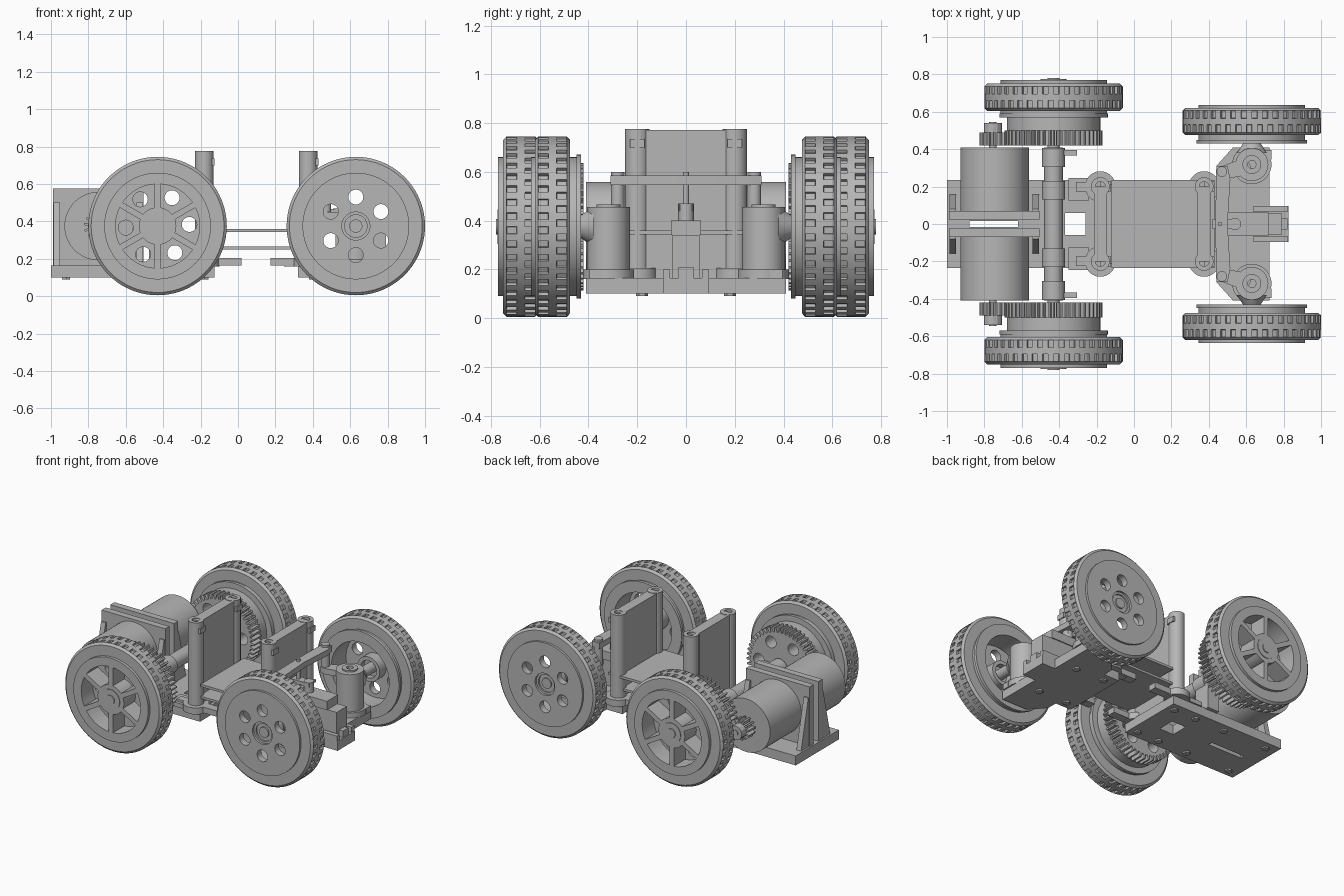
import bpy, bmesh, math
from mathutils import Matrix, Vector

if "Cube" in bpy.data.objects:
    bpy.data.objects.remove(bpy.data.objects["Cube"])

grey = bpy.data.materials.new("plain_grey")
grey.use_nodes = True
COLOUR = (0.47, 0.47, 0.47, 1)
grey.diffuse_color = COLOUR
grey.node_tree.nodes["Principled BSDF"].inputs["Base Color"].default_value = COLOUR

# Local z axis turned onto the chosen axis
TURN = {"z": Matrix(), "y": Matrix.Rotation(math.pi / 2, 4, "X"),
        "x": Matrix.Rotation(math.pi / 2, 4, "Y")}
made = []


def finish(name, bm):
    bmesh.ops.recalc_face_normals(bm, faces=bm.faces)
    mesh = bpy.data.meshes.new(name)
    bm.to_mesh(mesh)
    bm.free()
    mesh.materials.append(grey)
    obj = bpy.data.objects.new(name, mesh)
    bpy.context.scene.collection.objects.link(obj)
    made.append(obj)
    return obj


def box(name, x0, x1, y0, y1, z0, z1):
    bm = bmesh.new()
    bmesh.ops.create_cube(bm, size=1)
    for v in bm.verts:
        v.co = Vector(((x0 + x1) / 2 + v.co.x * (x1 - x0),
                       (y0 + y1) / 2 + v.co.y * (y1 - y0),
                       (z0 + z1) / 2 + v.co.z * (z1 - z0)))
    return finish(name, bm)


def cylinder(name, r, p, q, sides=40, r2=None):
    p, q = Vector(p), Vector(q)
    bm = bmesh.new()
    bmesh.ops.create_cone(bm, cap_ends=True, segments=sides, radius1=r,
                          radius2=r if r2 is None else r2, depth=(q - p).length)
    turn = (q - p).to_track_quat("Z", "Y").to_matrix().to_4x4()
    bm.transform(Matrix.Translation((p + q) / 2) @ turn)
    return finish(name, bm)


def circle(r, cx=0, cy=0, n=48):
    return [(cx + r * math.cos(math.tau * i / n), cy + r * math.sin(math.tau * i / n))
            for i in range(n)]


def ring_of_holes(r, spread, start):
    return [circle(r, spread * math.cos(start + k * math.pi / 3),
                   spread * math.sin(start + k * math.pi / 3), 24) for k in range(6)]


def plate(name, outlines, centre, thick, axis="z"):
    """Flat extruded plate; inner outlines become holes."""
    cu = bpy.data.curves.new(name, "CURVE")
    cu.dimensions, cu.fill_mode, cu.extrude = "2D", "BOTH", thick / 2
    for pts in outlines:
        sp = cu.splines.new("POLY")
        sp.points.add(len(pts) - 1)
        for point, (x, y) in zip(sp.points, pts):
            point.co = (x, y, 0, 1)
        sp.use_cyclic_u = True
    tmp = bpy.data.objects.new(name, cu)
    bpy.context.scene.collection.objects.link(tmp)
    bpy.context.view_layer.update()
    mesh = bpy.data.meshes.new_from_object(
        tmp.evaluated_get(bpy.context.evaluated_depsgraph_get()))
    bm = bmesh.new()
    bm.from_mesh(mesh)
    bpy.data.objects.remove(tmp)
    bpy.data.meshes.remove(mesh)
    bmesh.ops.remove_doubles(bm, verts=bm.verts, dist=0.0001)
    bm.transform(Matrix.Translation(centre) @ TURN[axis])
    return finish(name, bm)


def gear_outline(r, teeth, depth):
    pts = []
    for k in range(teeth):
        for step, rad in ((0, r - depth), (0.4, r - depth), (0.55, r), (0.85, r)):
            a = math.tau * (k + step) / teeth
            pts.append((rad * math.cos(a), rad * math.sin(a)))
    return pts


def window(angle, r0=0.10, r1=0.225, gap=0.016):
    """Sector-shaped opening between two straight spokes."""
    pts = []
    for r, order in ((r0, 1), (r1, -1)):
        half = math.pi / 6 - gap / r
        for i in range(9):
            a = angle + order * half * (i / 4 - 1)
            pts.append((r * math.cos(a), r * math.sin(a)))
    return pts


def tyre(name, x, y, s, z=0.375, width=0.145, segs=80):
    rows = [(0.285, 0), (0.355, 0), (0.37, 0.014), (0.37, 0.056), (0.37, 0.066),
            (0.37, 0.079), (0.37, 0.089), (0.37, 0.131), (0.355, width), (0.285, width)]
    bm = bmesh.new()
    rings = [[bm.verts.new((r * math.cos(math.tau * k / segs), a,
                            r * math.sin(math.tau * k / segs))) for r, a in rows]
             for k in range(segs)]
    dents = []
    n = len(rows)
    for k in range(segs):
        here, there = rings[k], rings[(k + 1) % segs]
        for j in range(n):
            f = bm.faces.new((here[j], there[j], there[(j + 1) % n], here[(j + 1) % n]))
            if (j == 2 and k % 2 == 0) or (j == 6 and k % 2):
                dents.append(f)
    # Tread: sunken blocks staggered between the two rows
    bmesh.ops.recalc_face_normals(bm, faces=bm.faces)
    bmesh.ops.inset_individual(bm, faces=dents, thickness=0.002, depth=-0.014)
    bm.transform(Matrix.Translation((x, y, z)) @ Matrix.Diagonal((1, s, 1, 1)))
    return finish(name, bm)


RX, FX, AZ = -0.43, 0.63, 0.375
for side, s in (("left", 1), ("right", -1)):
    def disc(name, outlines, x, y0, y1):
        return plate(f"{side}_{name}", outlines, (x, s * (y0 + y1) / 2, AZ), y1 - y0, "y")

    def rod(name, r, x, y0, y1, sides=40, r2=None):
        return cylinder(f"{side}_{name}", r, (x, s * y0, AZ), (x, s * y1, AZ), sides, r2)

    # Rear wheel with spokes, drum and driven gear
    tyre(f"{side}_rear_tyre", RX, s * 0.605, s)
    spokes = [window(k * math.pi / 3) for k in range(6)]
    holes = ring_of_holes(0.04, 0.17, 0.05)
    disc("rear_spokes", [circle(0.285, n=80), circle(0.035)] + spokes, RX, 0.645, 0.77)
    disc("rear_rim_back", [circle(0.285, n=80)] + holes, RX, 0.59, 0.645)
    disc("rear_flange", [circle(0.29, n=80)] + holes, RX, 0.57, 0.59)
    disc("rear_drum", [circle(0.25, n=80)] + holes, RX, 0.50, 0.57)
    disc("rear_gear", [gear_outline(0.262, 48, 0.03)] + holes, RX, 0.42, 0.50)
    rod("rear_hub", 0.07, RX, 0.70, 0.774)
    rod("rear_axle_end", 0.032, RX, 0.35, 0.78)

    # Motor with pinion
    rod("motor", 0.183, -0.745, 0.07, 0.41, 64)
    disc("pinion", [gear_outline(0.07, 12, 0.025)], -0.755, 0.42, 0.49)
    rod("pinion_collar", 0.048, -0.755, 0.49, 0.54, 12)
    rod("motor_shaft", 0.02, -0.755, 0.40, 0.545)

    # Motor bracket with sloping gussets
    box(f"{side}_motor_bracket", -0.99, -0.505, min(s * 0.025, s * 0.07),
        max(s * 0.025, s * 0.07), 0.16, 0.575)
    for x in (-0.97, -0.525):
        slope = [(-0.16, s * 0.07), (-0.16, s * 0.16), (-0.50, s * 0.08), (-0.50, s * 0.07)]
        plate(f"{side}_bracket_gusset", [slope], (x, 0, 0), 0.035, "x")

    # Front wheel, open on the inner side
    tyre(f"{side}_front_tyre", FX, s * 0.475, s)
    disc("front_wheel_face", [circle(0.285, n=80), circle(0.075)]
         + ring_of_holes(0.04, 0.155, math.pi / 2), FX, 0.59, 0.635)
    disc("front_rim", [circle(0.285, n=80), circle(0.22, n=64)], FX, 0.45, 0.60)
    disc("front_flange", [circle(0.295, n=80), circle(0.22, n=64)], FX, 0.43, 0.45)
    disc("front_hub", [circle(0.085), circle(0.06)], FX, 0.52, 0.62)
    rod("front_nut", 0.072, FX, 0.56, 0.61, 6)
    rod("front_axle", 0.035, FX, 0.36, 0.62)
    rod("stub_cone", 0.08, FX, 0.38, 0.45, 40, 0.035)

    # Steering knuckle, arm and link pin
    plate(f"{side}_knuckle", [circle(0.088), circle(0.022, n=24)],
          (FX, s * 0.318, 0.325), 0.26)
    cylinder(f"{side}_knuckle_foot", 0.105, (FX, s * 0.318, 0.16), (FX, s * 0.318, 0.20))
    plate(f"{side}_knuckle_cap", [circle(0.05), circle(0.022, n=24)],
          (FX, s * 0.318, 0.455), 0.02)
    arm = [(0.455, s * 0.25), (0.49, s * 0.24), (0.64, s * 0.27), (0.60, s * 0.36), (0.45, s * 0.30)]
    plate(f"{side}_steering_arm", [arm], (0, 0, 0.43), 0.04)
    cylinder(f"{side}_link_pin", 0.028, (0.47, s * 0.28, 0.41), (0.47, s * 0.28, 0.60), 24)
    box(f"{side}_corner_block", 0.69, 0.735, s * 0.37 - 0.025, s * 0.37 + 0.025, 0.16, 0.20)

    # Posts with flanges, ears and feet
    for label, x, d in (("rear", -0.18, 1), ("front", 0.375, -1)):
        plate(f"{side}_{label}_post", [circle(0.05), circle(0.026, n=24)],
              (x, s * 0.2, 0.47), 0.61)
        cylinder(f"{side}_{label}_post_flange", 0.082, (x, s * 0.2, 0.16), (x, s * 0.2, 0.205))
        box(f"{side}_{label}_post_ear", x - 0.13, x, s * 0.2 - 0.025, s * 0.2 + 0.025, 0.16, 0.205)
        a, b = sorted((x, x + d * 0.2))
        box(f"{side}_{label}_post_foot", a, b, s * 0.2 - 0.03, s * 0.2 + 0.03, 0.165, 0.205)
        box(f"{side}_{label}_panel_tab", x, x + 0.055, s * 0.2 - 0.03, s * 0.2 + 0.03, 0.70, 0.735)

    # Rear axle supports and tabs
    box(f"{side}_axle_support", -0.475, -0.385, s * 0.2 - 0.06, s * 0.2 + 0.06, 0.16, 0.36)
    box(f"{side}_axle_tab", -0.38, -0.305, s * 0.38 - 0.015, s * 0.38 + 0.015, 0.35, 0.40)
    box(f"{side}_support_block", -0.35, -0.24, s * 0.185 - 0.06, s * 0.185 + 0.06, 0.16, 0.19)

    # Nuts under the base plates
    for x in (-0.92, -0.58, -0.35, -0.18, 0.40, 0.62):
        cylinder(f"{side}_base_nut", 0.025, (x, s * 0.18, 0.09), (x, s * 0.18, 0.11), 6)

# Rear axle tube with collars
cylinder("rear_axle_tube", 0.05, (RX, -0.41, AZ), (RX, 0.41, AZ))
for y in (-0.355, -0.18, 0.18, 0.355):
    cylinder("axle_collar", 0.062, (RX, y - 0.05, AZ), (RX, y + 0.05, AZ))

# Panels between the posts
for label, x in (("rear", -0.18), ("front", 0.375)):
    box(f"{label}_panel", x - 0.035, x + 0.035, -0.2, 0.2, 0.165, 0.772)

# Base plates and decks
slot = [(-0.88, -0.015), (-0.62, -0.015), (-0.62, 0.015), (-0.88, 0.015)]
opening = [(-0.37, -0.06), (-0.26, -0.06), (-0.26, 0.06), (-0.37, 0.06)]
rear = [(-1, -0.235), (-0.125, -0.235), (-0.125, 0.235), (-1, 0.235)]
plate("rear_base", [rear, slot, opening], (0, 0, 0.1325), 0.065)
half = [(0.32, 0.235), (0.44, 0.235), (0.44, 0.31), (0.53, 0.41), (0.725, 0.41),
        (0.725, 0.095), (0.825, 0.095)]
plate("front_base", [half + [(x, -y) for x, y in reversed(half)]], (0, 0, 0.1325), 0.065)
box("lower_deck", -0.17, 0.40, -0.215, 0.215, 0.25, 0.266)
box("upper_deck", -0.12, 0.43, -0.235, 0.235, 0.343, 0.36)

# Steering motor, horn and tie bar
box("steering_motor", 0.52, 0.79, -0.055, 0.055, 0.16, 0.34)
box("steering_motor_top", 0.50, 0.72, -0.062, 0.062, 0.34, 0.40)
box("steering_motor_stop", 0.77, 0.82, -0.03, 0.03, 0.16, 0.21)
for y in (-0.08, 0.08):
    box("motor_side_wall", 0.64, 0.82, y - 0.015, y + 0.015, 0.16, 0.20)
cylinder("horn_hub", 0.032, (0.54, 0, 0.40), (0.54, 0, 0.47), 24)
box("steering_horn", 0.42, 0.56, -0.028, 0.028, 0.44, 0.465)
cylinder("horn_pin", 0.012, (0.46, 0, 0.44), (0.46, 0, 0.60), 16)
bar = [(0.44, -0.31), (0.50, -0.31), (0.515, -0.24), (0.50, 0), (0.515, 0.24),
       (0.50, 0.31), (0.44, 0.31), (0.435, 0)]
plate("tie_bar", [bar, circle(0.012, 0.47, 0.28, 12), circle(0.012, 0.47, -0.28, 12)],
      (0, 0, 0.565), 0.04)

# Smooth round walls, keep edges crisp
bpy.ops.object.select_all(action="DESELECT")
for obj in made:
    obj.select_set(True)
bpy.context.view_layer.objects.active = made[0]
bpy.ops.object.shade_smooth_by_angle(angle=math.radians(25))
